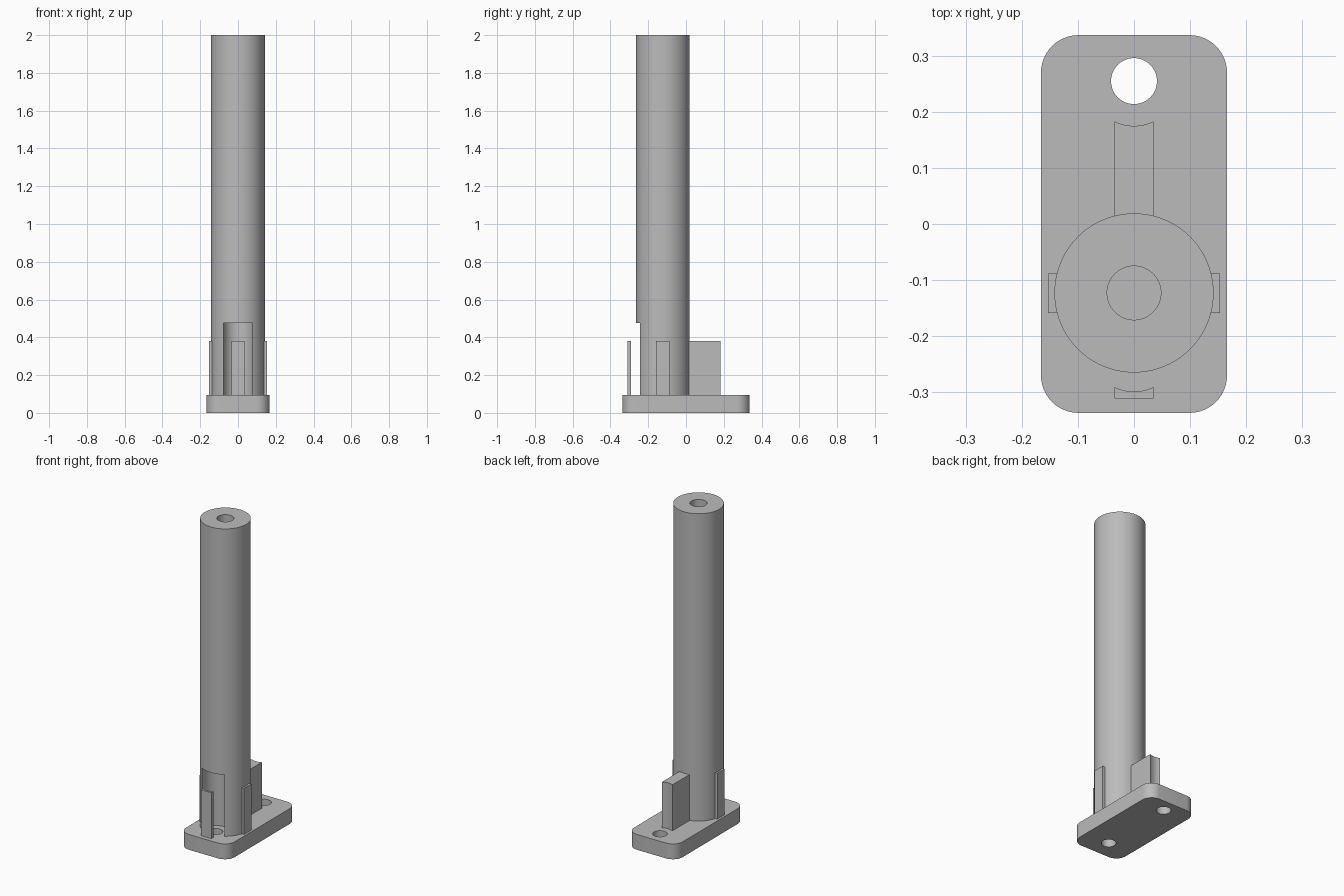
import bpy, bmesh
from mathutils import Matrix, Vector

cube = bpy.data.objects.get("Cube")
if cube:
    bpy.data.objects.remove(cube, do_unlink=True)

grey = bpy.data.materials.new("plain grey")
grey.use_nodes = True
colour = (0.5, 0.5, 0.5, 1)
grey.diffuse_color = colour
grey.node_tree.nodes["Principled BSDF"].inputs["Base Color"].default_value = colour

BASE_TOP, RIB_TOP, NOTCH_TOP, TOP = 0.095, 0.38, 0.477, 2.0
EMBED = BASE_TOP - 0.015
TUBE_Y, TUBE_R, BORE_R = -0.123, 0.142, 0.048
HOLE_YS = (-0.219, 0.255)
HOLE_R, HEAD_R = 0.041, 0.08


def finish(bm, name):
    mesh = bpy.data.meshes.new(name)
    bm.to_mesh(mesh)
    bm.free()
    mesh.materials.append(grey)
    obj = bpy.data.objects.new(name, mesh)
    bpy.context.collection.objects.link(obj)
    return obj


def box(name, x0, x1, y0, y1, z0, z1, round_r=0):
    bm = bmesh.new()
    size = Vector((x1 - x0, y1 - y0, z1 - z0))
    mid = Vector((x0 + x1, y0 + y1, z0 + z1)) / 2
    bmesh.ops.create_cube(bm, size=1, matrix=Matrix.Translation(mid) @ Matrix.Diagonal(size).to_4x4())
    if round_r:
        upright = [e for e in bm.edges if abs(e.verts[0].co.z - e.verts[1].co.z) > 0.01]
        bmesh.ops.bevel(bm, geom=upright, offset=round_r, segments=12, profile=0.5, affect='EDGES')
    return finish(bm, name)


def cylinder(name, y, r, z0, z1, sides=64):
    bm = bmesh.new()
    bmesh.ops.create_cone(bm, cap_ends=True, segments=sides, radius1=r, radius2=r,
                          depth=z1 - z0, matrix=Matrix.Translation((0, y, (z0 + z1) / 2)))
    return finish(bm, name)


def activate(obj):
    bpy.ops.object.select_all(action='DESELECT')
    obj.select_set(True)
    bpy.context.view_layer.objects.active = obj


def cut(obj, y, r, z0, z1):
    cutter = cylinder("cutter", y, r, z0, z1)
    cutter.hide_render = True
    mod = obj.modifiers.new("cut", 'BOOLEAN')
    mod.operation, mod.solver, mod.object = 'DIFFERENCE', 'EXACT', cutter
    activate(obj)
    bpy.ops.object.modifier_apply(modifier=mod.name)
    bpy.data.objects.remove(cutter, do_unlink=True)


# Rounded base plate with two screw holes
base = box("base_plate", -0.166, 0.166, -0.337, 0.337, 0, BASE_TOP, 0.067)
for y in HOLE_YS:
    cut(base, y, HOLE_R, -0.1, 0.2)

# Tall post with a blind bore on top and a screw-head notch at the foot
post = cylinder("post", TUBE_Y, TUBE_R, EMBED, TOP, 96)
cut(post, TUBE_Y, BORE_R, TOP - 0.5, TOP + 0.1)
cut(post, HOLE_YS[0], HEAD_R, 0.03, NOTCH_TOP)

# Front and back ribs, hollowed for the screw heads
front_rib = box("front_rib", -0.035, 0.035, -0.311, -0.25, EMBED, RIB_TOP)
cut(front_rib, HOLE_YS[0], HEAD_R, 0.03, NOTCH_TOP)
back_rib = box("back_rib", -0.035, 0.035, -0.03, 0.2, EMBED, RIB_TOP)
cut(back_rib, HOLE_YS[1], HEAD_R, 0.03, NOTCH_TOP)

# Slim ribs on both sides
ribs = [box(name, *xs, -0.159, -0.088, EMBED, RIB_TOP)
        for name, xs in (("left_rib", (0.12, 0.153)), ("right_rib", (-0.153, -0.12)))]

# Smooth the round walls and keep the edges sharp
for obj in (base, post, front_rib, back_rib, *ribs):
    activate(obj)
    bpy.ops.object.shade_smooth_by_angle(angle=0.52)
